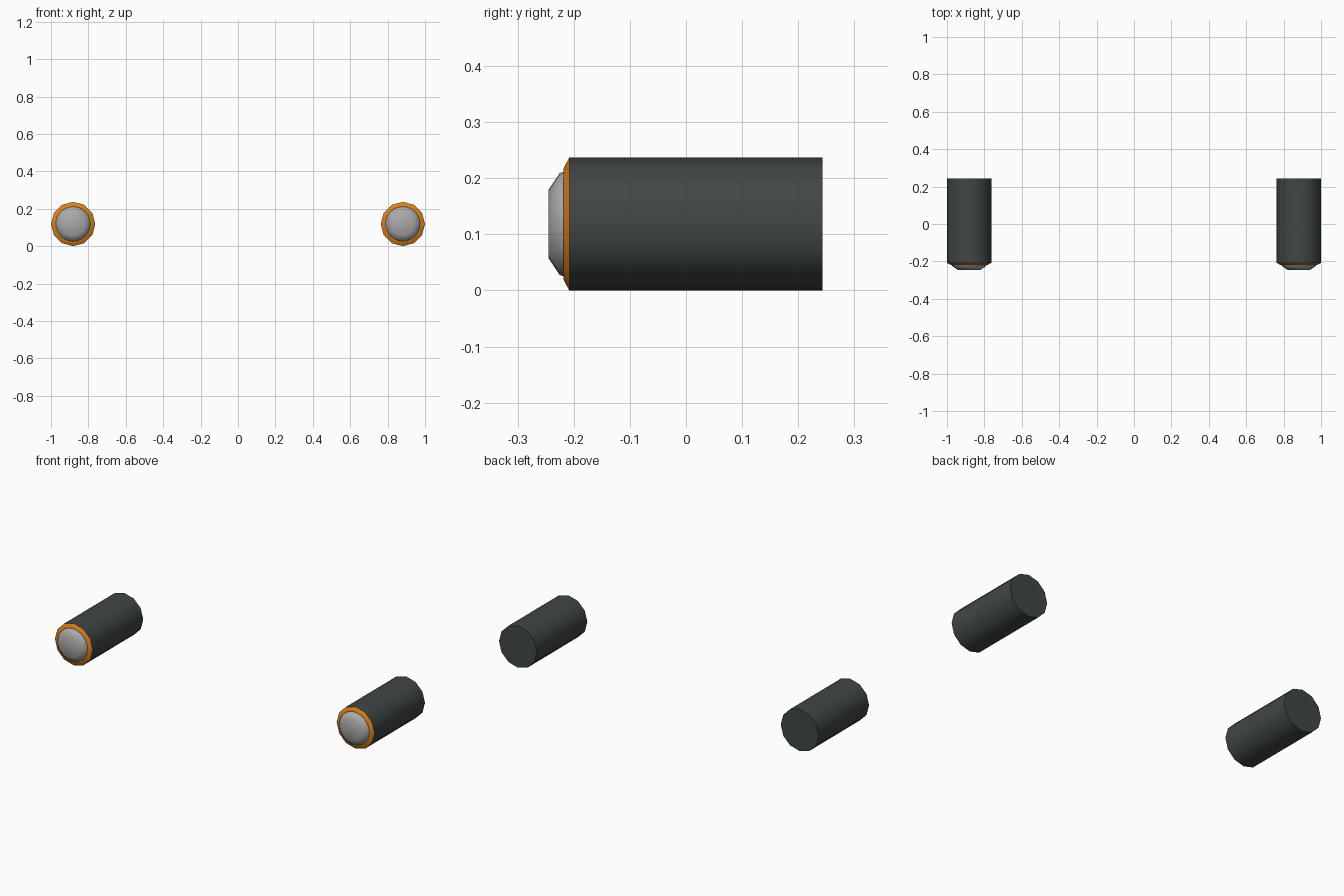
import bpy, bmesh, math

if "Cube" in bpy.data.objects:
    bpy.data.objects.remove(bpy.data.objects["Cube"])

CX, CZ = 0.8815, 0.1185


def material(name, rgb):
    m = bpy.data.materials.new(name)
    m.diffuse_color = (*rgb, 1)
    m.use_nodes = True
    m.node_tree.nodes["Principled BSDF"].inputs["Base Color"].default_value = m.diffuse_color
    return m


DARK = material("dark grey", (0.052, 0.062, 0.061))
ORANGE = material("orange", (0.72, 0.22, 0.012))
GLASS = material("light grey", (0.4, 0.4, 0.4))


def lathe(name, x, profile, sides, mat, cap_start, cap_end, angle):
    """Revolve (y, radius) points, front to back, about a y axis."""
    bm = bmesh.new()
    rings = []
    for y, r in profile:
        rings.append([bm.verts.new((r * math.cos(2 * math.pi * i / sides), y,
                                    r * math.sin(2 * math.pi * i / sides)))
                      for i in range(sides)])
    for a, b in zip(rings, rings[1:]):
        for i in range(sides):
            j = (i + 1) % sides
            bm.faces.new((a[i], a[j], b[j], b[i]))
    if cap_start:
        bm.faces.new(rings[0])
    if cap_end:
        bm.faces.new(rings[-1])
    bmesh.ops.recalc_face_normals(bm, faces=bm.faces)
    me = bpy.data.meshes.new(name)
    bm.to_mesh(me)
    bm.free()
    me.materials.append(mat)
    ob = bpy.data.objects.new(name, me)
    ob.location = (x, 0, CZ)
    bpy.context.collection.objects.link(ob)
    bpy.ops.object.select_all(action='DESELECT')
    ob.select_set(True)
    bpy.context.view_layer.objects.active = ob
    bpy.ops.object.shade_smooth_by_angle(angle=math.radians(angle))


for side, x in (("left", -CX), ("right", CX)):
    # Closed barrel
    lathe(side + "_barrel", x, [(-0.208, 0.1185), (0.243, 0.1185)],
          12, DARK, True, True, 40)
    # Bevelled orange rim
    lathe(side + "_rim", x, [(-0.208, 0.1185), (-0.218, 0.1)],
          12, ORANGE, False, True, 25)
    # Domed front lens
    lathe(side + "_lens", x, [(-0.245, 0.061), (-0.225, 0.091), (-0.216, 0.0935)],
          24, GLASS, True, False, 65)
